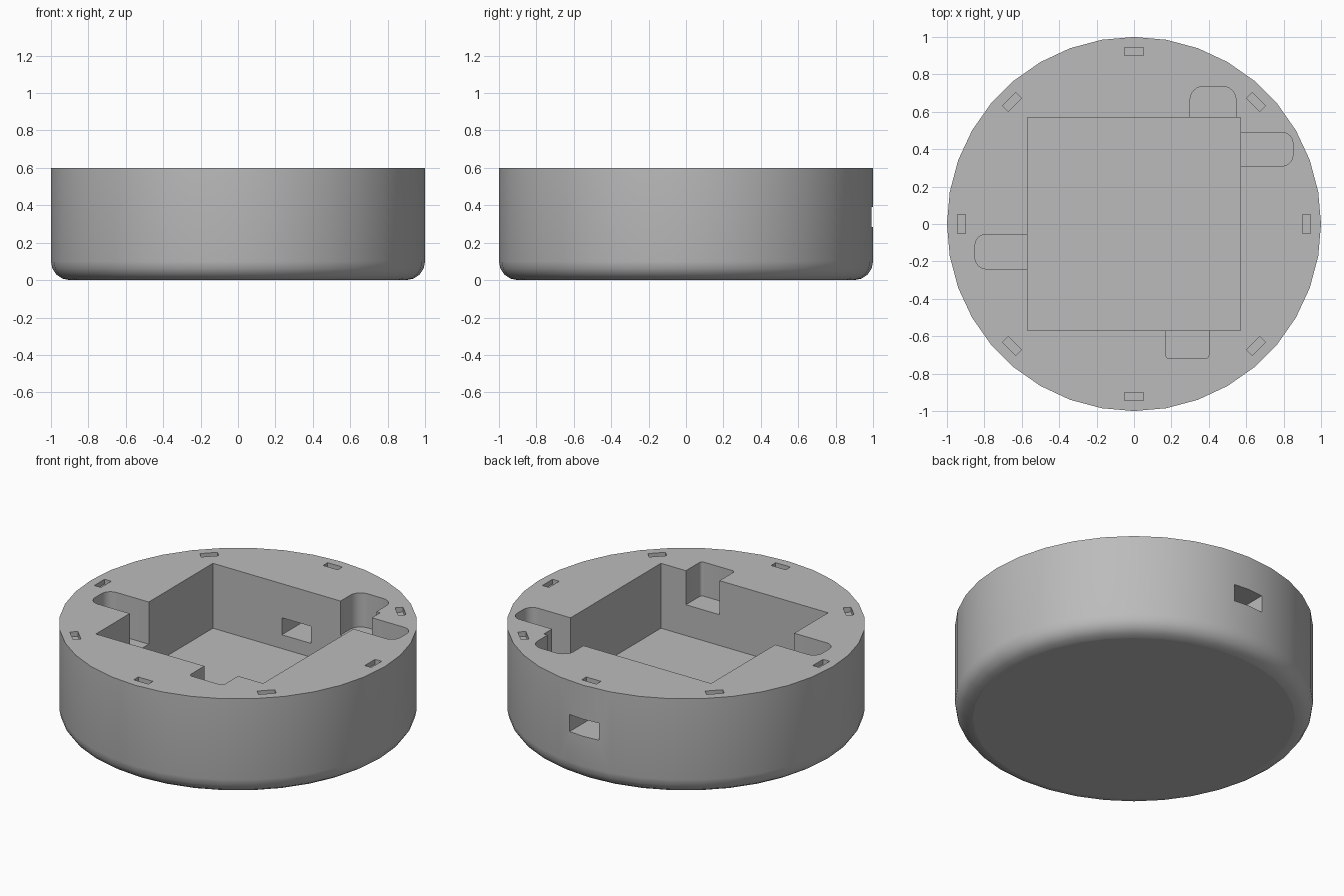
import bpy, bmesh, math
from mathutils import Matrix

if "Cube" in bpy.data.objects:
    bpy.data.objects.remove(bpy.data.objects["Cube"], do_unlink=True)

TOP = 0.6
SIDES = 36

grey = bpy.data.materials.new("plain grey")
grey.use_nodes = True
colour = (0.5, 0.5, 0.5, 1)
grey.diffuse_color = colour
grey.node_tree.nodes["Principled BSDF"].inputs["Base Color"].default_value = colour


def finish(name, bm):
    bmesh.ops.recalc_face_normals(bm, faces=bm.faces[:])
    mesh = bpy.data.meshes.new(name)
    bm.to_mesh(mesh)
    bm.free()
    mesh.materials.append(grey)
    obj = bpy.data.objects.new(name, mesh)
    bpy.context.collection.objects.link(obj)
    return obj


def block(name, x0, x1, y0, y1, z0, z1, radius=0, outward=None, turn=0):
    """Box cutter; vertical edges on its outward side may be rounded."""
    bm = bmesh.new()
    size = Matrix.Diagonal((x1 - x0, y1 - y0, z1 - z0, 1))
    centre = Matrix.Translation(((x0 + x1) / 2, (y0 + y1) / 2, (z0 + z1) / 2))
    bmesh.ops.create_cube(bm, size=1, matrix=Matrix.Rotation(turn, 4, "Z") @ centre @ size)
    if radius:
        axis, sign = outward
        mid = ((x0 + x1) / 2, (y0 + y1) / 2)[axis]
        edges = [e for e in bm.edges
                 if abs(e.verts[0].co.z - e.verts[1].co.z) > 0.01
                 and sign * (e.verts[0].co[axis] - mid) > 0]
        bmesh.ops.bevel(bm, geom=edges, offset=radius, segments=6,
                        profile=0.5, affect="EDGES")
    return finish(name, bm)


# Round body with a softened lower rim
bm = bmesh.new()
profile = [(1 - 0.1 + 0.1 * math.sin(a), 0.1 - 0.1 * math.cos(a))
           for a in (math.pi / 2 * i / 4 for i in range(5))] + [(1, TOP)]
rings = []
for r, z in profile:
    rings.append([bm.verts.new((r * math.cos(t), r * math.sin(t), z))
                  for t in (math.tau * i / SIDES for i in range(SIDES))])
for low, high in zip(rings, rings[1:]):
    for i in range(SIDES):
        j = (i + 1) % SIDES
        bm.faces.new((low[i], low[j], high[j], high[i]))
bm.faces.new(rings[0])
bm.faces.new(rings[-1])
body = finish("round_case", bm)

# Square cavity, side pockets and cable window
H = 0.57
UP = TOP + 0.1
cutters = [
    block("cavity", -H, H, -H, H, 0.2, UP),
    block("back_pocket", 0.30, 0.545, 0.4, 0.735, 0.39, UP, 0.07, (1, 1)),
    block("front_pocket", 0.17, 0.40, -0.72, -0.4, 0.39, UP, 0.02, (1, -1)),
    block("left_pocket", 0.4, 0.85, 0.31, 0.49, 0.34, UP, 0.06, (0, 1)),
    block("right_pocket", -0.85, -0.4, -0.24, -0.055, 0.34, UP, 0.06, (0, -1)),
    block("cable_window", -0.1, 0.1, 0.5, 1.1, 0.285, 0.39),
]
# Ring of shallow slots in the top rim
for i in range(8):
    cutters.append(block("rim_slot", 0.9, 0.945, -0.05, 0.05, TOP - 0.03, UP,
                         turn=i * math.pi / 4))

bpy.ops.object.select_all(action="DESELECT")
bpy.context.view_layer.objects.active = body
body.select_set(True)
for cutter in cutters:
    mod = body.modifiers.new(cutter.name, "BOOLEAN")
    mod.operation = "DIFFERENCE"
    mod.solver = "EXACT"
    mod.object = cutter
    bpy.ops.object.modifier_apply(modifier=mod.name)
    bpy.data.objects.remove(cutter, do_unlink=True)

# Smooth wall, crisp edges, flat underside
bpy.ops.object.shade_smooth_by_angle(angle=math.radians(30))
for face in body.data.polygons:
    if abs(face.normal.z) > 0.99:
        face.use_smooth = False
